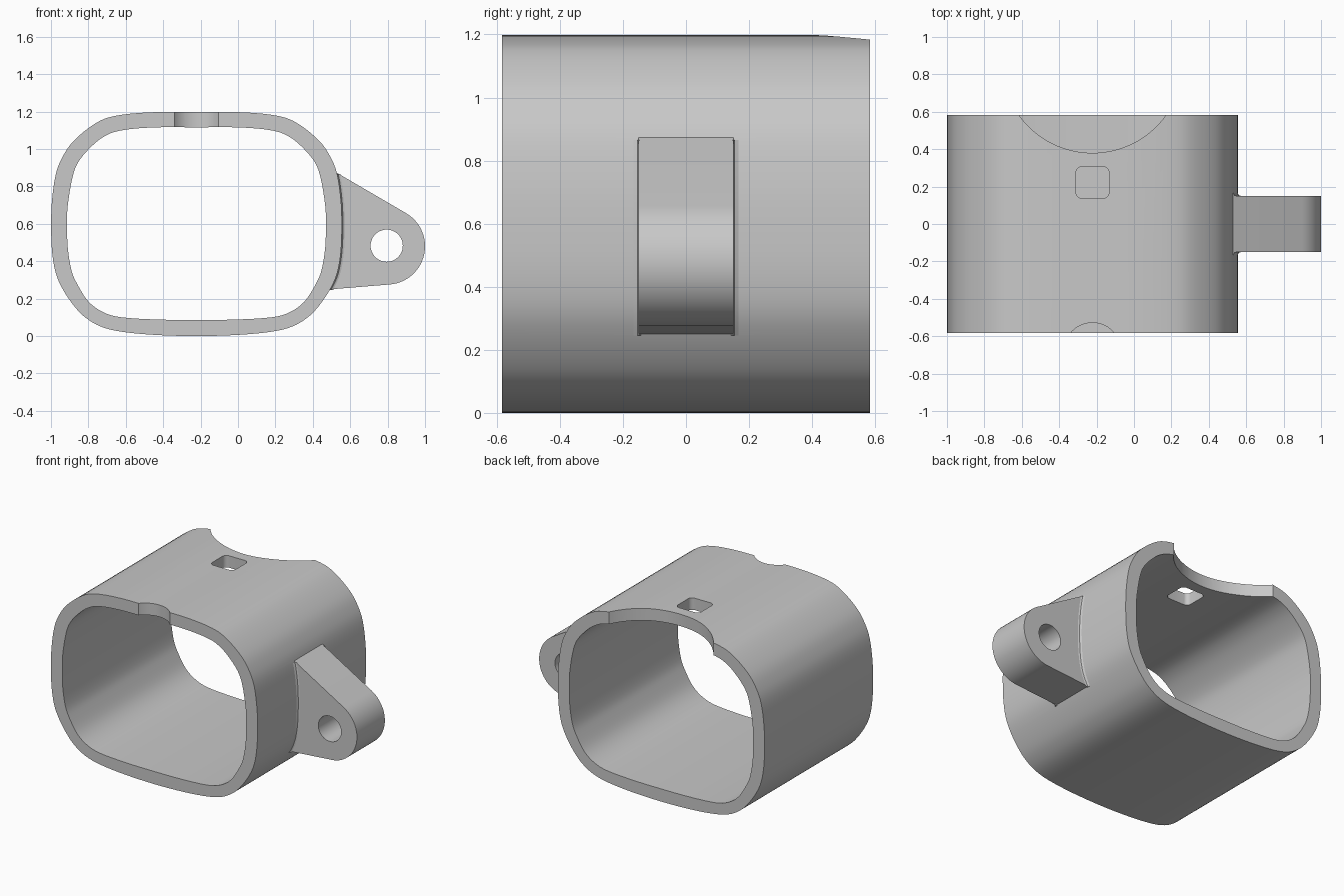
import bpy, bmesh, math
from mathutils import Vector

cube = bpy.data.objects.get("Cube")
if cube:
    bpy.data.objects.remove(cube)

CX = -0.222      # centre line of the sleeve
DEPTH = 0.583    # half length of the sleeve

grey = bpy.data.materials.new("plain grey")
grey.use_nodes = True
grey.diffuse_color = (0.58, 0.58, 0.58, 1)
grey.node_tree.nodes["Principled BSDF"].inputs["Base Color"].default_value = (0.58, 0.58, 0.58, 1)


def smooth_half(points, steps=4):
    """Catmull-Rom curve through half a section, level at both ends."""
    p = [Vector(q) for q in points]
    p = [Vector((-p[1].x, p[1].y))] + p + [Vector((-p[-2].x, p[-2].y))]
    out = []
    for a, b, c, d in zip(p, p[1:], p[2:], p[3:]):
        for i in range(steps):
            t = i / steps
            out.append(0.5 * (2 * b + (c - a) * t + (2 * a - 5 * b + 4 * c - d) * t * t
                              + (3 * b - a - 3 * c + d) * t ** 3))
    return out + [p[-2]]


def section(points):
    """Mirror a half section about the sleeve's centre line."""
    half = smooth_half(points)
    return [(CX + q.x, q.y) for q in half] + [(CX - q.x, q.y) for q in half[-2:0:-1]]


def arc(cx, cy, r, start, end, n):
    return [(cx + r * math.cos(math.radians(start + (end - start) * i / n)),
             cy + r * math.sin(math.radians(start + (end - start) * i / n))) for i in range(n + 1)]


def prism(name, outline, lo, hi, axis):
    """Extrude an outline along y (given as x, z) or along z (given as x, y)."""
    bm = bmesh.new()
    put = (lambda p, h: (p[0], h, p[1])) if axis == "Y" else (lambda p, h: (p[0], p[1], h))
    rings = [[bm.verts.new(put(p, h)) for p in outline] for h in (lo, hi)]
    for ring in rings:
        bm.faces.new(ring)
    n = len(outline)
    for i in range(n):
        j = (i + 1) % n
        bm.faces.new((rings[0][i], rings[0][j], rings[1][j], rings[1][i]))
    return finish(name, bm)


def finish(name, bm):
    bmesh.ops.recalc_face_normals(bm, faces=bm.faces)
    mesh = bpy.data.meshes.new(name)
    bm.to_mesh(mesh)
    bm.free()
    mesh.materials.append(grey)
    obj = bpy.data.objects.new(name, mesh)
    bpy.context.collection.objects.link(obj)
    return obj


def combine(target, tool, operation):
    mod = target.modifiers.new(operation.lower(), "BOOLEAN")
    mod.operation, mod.object, mod.solver = operation, tool, "EXACT"
    bpy.context.view_layer.objects.active = target
    bpy.ops.object.modifier_apply(modifier=mod.name)
    bpy.data.objects.remove(tool)


# Sleeve: rounded, slightly pinched section
outer = [(0, 1.197), (.25, 1.196), (.44, 1.176), (.545, 1.134), (.655, 1.045), (.715, .96),
         (.752, .866), (.773, .72), (.777, .58), (.772, .45), (.752, .335), (.712, .245),
         (.65, .155), (.59, .096), (.51, .05), (.4, .023), (.22, .006), (0, 0)]
inner = [(0, 1.116), (.24, 1.115), (.41, 1.098), (.5, 1.063), (.575, 1), (.635, .925),
         (.665, .84), (.688, .7), (.692, .6), (.688, .47), (.668, .35), (.636, .275),
         (.578, .185), (.5, .128), (.4, .1), (.2, .088), (0, .086)]
sleeve = prism("sleeve", section(outer), -DEPTH, DEPTH, "Y")

# Side lug tapering to a round end
lug = prism("side_lug", [(.45, .246), (.51, .251)] + arc(.795, .48, .205, -85, 59, 28)
            + [(.53, .872), (.48, .9)], -.15, .15, "Y")
combine(sleeve, lug, "UNION")

# Bore, lug hole, top notches and top window
combine(sleeve, prism("bore_cutter", section(inner), -1, 1, "Y"), "DIFFERENCE")
combine(sleeve, prism("lug_hole_cutter", arc(.795, .483, .086, 0, 352.5, 47), -1, 1, "Y"), "DIFFERENCE")
combine(sleeve, prism("back_notch_cutter", arc(CX, .863, .483, 0, 356.25, 95), .8, 1.5, "Z"), "DIFFERENCE")
combine(sleeve, prism("front_notch_cutter", arc(CX, -.68, .152, 0, 355, 71), .8, 1.5, "Z"), "DIFFERENCE")
window = []
for k, (sx, sy) in enumerate(((1, 1), (-1, 1), (-1, -1), (1, -1))):
    window += arc(CX + sx * .058, .222 + sy * .054, .03, 90 * k, 90 * k + 90, 6)
combine(sleeve, prism("window_cutter", window, .8, 1.5, "Z"), "DIFFERENCE")

# Small fillets where the lug meets the sleeve
wall = [(CX + q.x, q.y) for q in smooth_half(outer) if .24 <= q.y <= .875]
fillets = []
for side, label in ((-1, "front"), (1, "back")):
    bm = bmesh.new()
    rows = [[bm.verts.new((x + dx, side * y, z)) for dx, y in
             ((-.01, .14), (.018, .1495), (.006, .1535), (0, .166), (-.01, .167))] for x, z in wall]
    for a, b in zip(rows, rows[1:]):
        for i in range(5):
            j = (i + 1) % 5
            bm.faces.new((a[i], a[j], b[j], b[i]))
    bm.faces.new(rows[0])
    bm.faces.new(rows[-1])
    fillets.append(finish(label + "_lug_fillet", bm))

# Smooth shading with crisp rims
bpy.ops.object.select_all(action="DESELECT")
for obj in [sleeve] + fillets:
    obj.select_set(True)
bpy.context.view_layer.objects.active = sleeve
bpy.ops.object.shade_smooth_by_angle(angle=math.radians(30))
